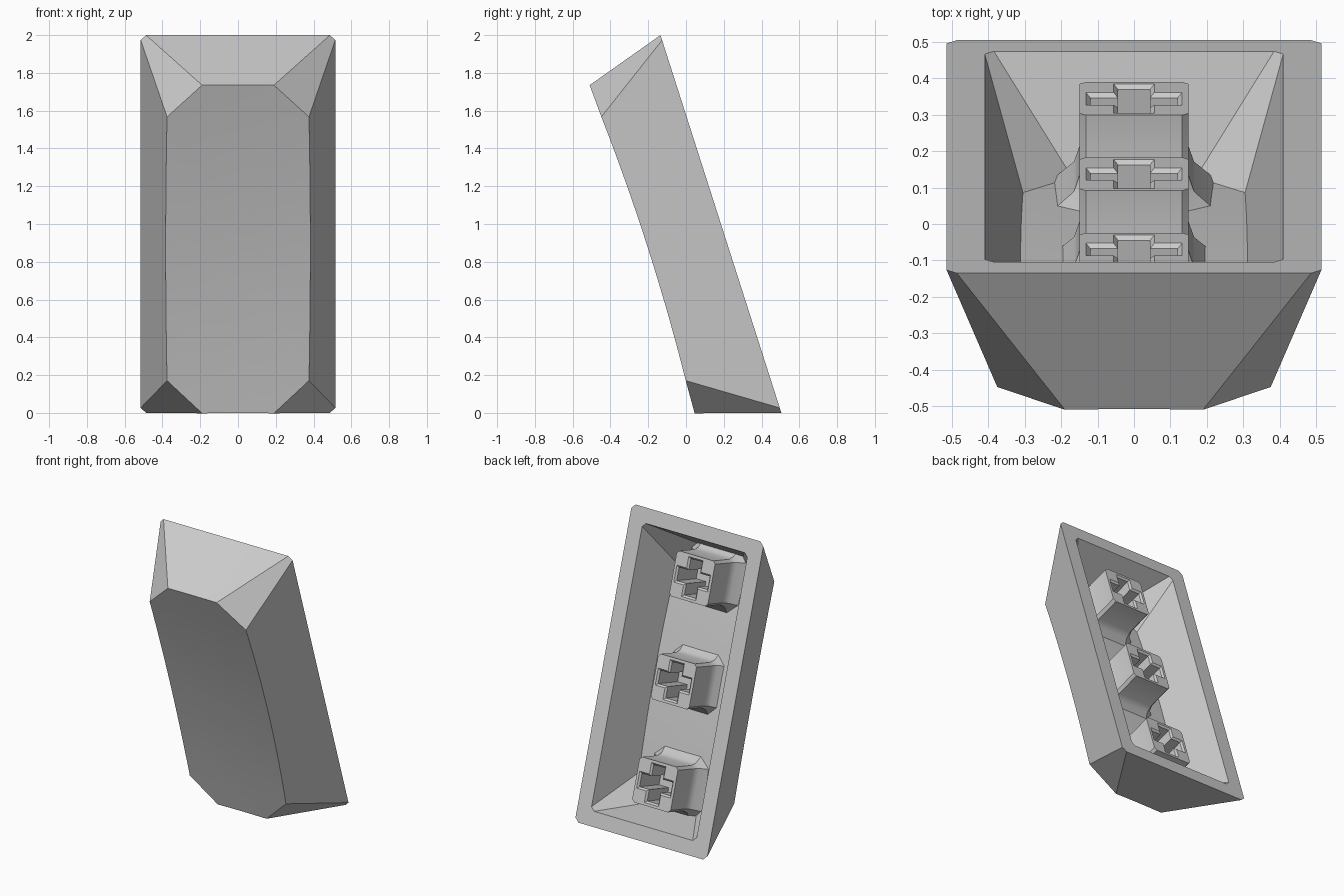
import bpy, bmesh, math
from mathutils import Vector

if "Cube" in bpy.data.objects:
    bpy.data.objects.remove(bpy.data.objects["Cube"])

TILT = math.atan2(0.64, 2.0)
S, C = math.sin(TILT), math.cos(TILT)

grey = bpy.data.materials.new("light_grey")
grey.diffuse_color = (0.6, 0.6, 0.6, 1)
grey.use_nodes = True
grey.node_tree.nodes["Principled BSDF"].inputs["Base Color"].default_value = grey.diffuse_color


def place(x, u, n):
    """x across, u along the leaning rim, n out of the open side."""
    return Vector((x, 0.185 - S * u + C * n, 1 + C * u + S * n))


def add_ring(bm, pts):
    return [bm.verts.new(place(*p)) for p in pts]


def bridge(bm, a, b):
    for i in range(len(a)):
        j = (i + 1) % len(a)
        bm.faces.new((a[i], a[j], b[j], b[i]))


def finish(bm, name, angle):
    bmesh.ops.recalc_face_normals(bm, faces=bm.faces)
    mesh = bpy.data.meshes.new(name)
    bm.to_mesh(mesh)
    bm.free()
    mesh.materials.append(grey)
    obj = bpy.data.objects.new(name, mesh)
    bpy.context.collection.objects.link(obj)
    bpy.ops.object.select_all(action='DESELECT')
    obj.select_set(True)
    bpy.context.view_layer.objects.active = obj
    bpy.ops.object.shade_smooth_by_angle(angle=math.radians(angle))


def octagon(xs, us, xl, ul):
    """Long octagon: short ends (xs, ul), long sides (xl, us), subdivided."""
    corners = [(xs, ul), (xl, us), (xl, -us), (xs, -ul),
               (-xs, -ul), (-xl, -us), (-xl, us), (-xs, ul)]
    cuts = [1, 14, 1, 4, 1, 14, 1, 4]
    pts = []
    for i, k in enumerate(cuts):
        a, b = Vector(corners[i]), Vector(corners[(i + 1) % 8])
        pts += [tuple(a.lerp(b, t / k)) for t in range(k)]
    return pts


def dished(bm, rim_ring, outline, base, corner_n, xl, ul, slope):
    """Walls from the rim to a spherically dished face."""
    def depth(x, u):
        return base - 0.043 * (x * x + u * u)
    edge = []
    for x, u in outline:
        n = depth(x, u)
        grow = slope * (n - corner_n)      # keep the wall flat along the curved edge
        if abs(abs(x) - xl) < 1e-5:
            x += math.copysign(grow, x)
        if abs(abs(u) - ul) < 1e-5:
            u += math.copysign(grow, u)
        edge.append((x, u, n))
    last = add_ring(bm, edge)
    bridge(bm, rim_ring, last)
    for k in (0.8, 0.6, 0.4, 0.2):
        ring = add_ring(bm, [(x * k, u * k, depth(x * k, u * k)) for x, u, _ in edge])
        bridge(bm, last, ring)
        last = ring
    mid = bm.verts.new(place(0, 0, base))
    for i in range(len(last)):
        bm.faces.new((last[i], last[(i + 1) % len(last)], mid))


# Hollow shell: outer walls with dished front, inner walls with dished floor
bm = bmesh.new()
outer = add_ring(bm, [(x, u, 0) for x, u in octagon(0.487, 1.022, 0.515, 1.05)])
inner = add_ring(bm, [(x, u, 0) for x, u in octagon(0.385, 0.925, 0.41, 0.95)])
bridge(bm, outer, inner)
dished(bm, outer, octagon(0.19, 0.733, 0.375, 0.91), -0.401, -0.432, 0.375, 0.91, 0.32)
dished(bm, inner, octagon(0.17, 0.69, 0.305, 0.85), -0.30, -0.325, 0.305, 0.85, 0.32)
finish(bm, "shell", 15)


def square(r, c, u0, n):
    q = r - c
    return [(x, u0 + u, n) for x, u in
            ((r, q), (q, r), (-q, r), (-r, q), (-r, -q), (-q, -r), (q, -r), (r, -q))]


def cross(a, w, u0, n):
    return [(x, u0 + u, n) for x, u in
            ((a, w), (w, w), (w, a), (-w, a), (-w, w), (-a, w),
             (-a, -w), (-w, -w), (-w, -a), (w, -a), (w, -w), (a, -w))]


def stem(name, u0):
    """Square post with flared foot and a bevelled cross socket."""
    bm = bmesh.new()
    posts = [add_ring(bm, square(r, c, u0, n)) for r, c, n in
             ((0.15, 0.018, -0.05), (0.15, 0.018, -0.23),
              (0.165, 0.03, -0.275), (0.21, 0.07, -0.315), (0.23, 0.08, -0.35))]
    socket = [add_ring(bm, cross(a, w, u0, n)) for a, w, n in
              ((0.132, 0.056, -0.05), (0.12, 0.044, -0.062), (0.12, 0.044, -0.29))]
    for rings in (posts, socket):
        for a, b in zip(rings, rings[1:]):
            bridge(bm, a, b)
        bm.faces.new(rings[-1])
    # flat mouth around the socket
    mouth = [bm.edges.get((r[i], r[(i + 1) % len(r)]))
             for r in (posts[0], socket[0]) for i in range(len(r))]
    bmesh.ops.triangle_fill(bm, edges=mouth, use_beauty=True)
    finish(bm, name, 30)


for label, u0 in (("lower_stem", -0.68), ("middle_stem", 0), ("upper_stem", 0.68)):
    stem(label, u0)
